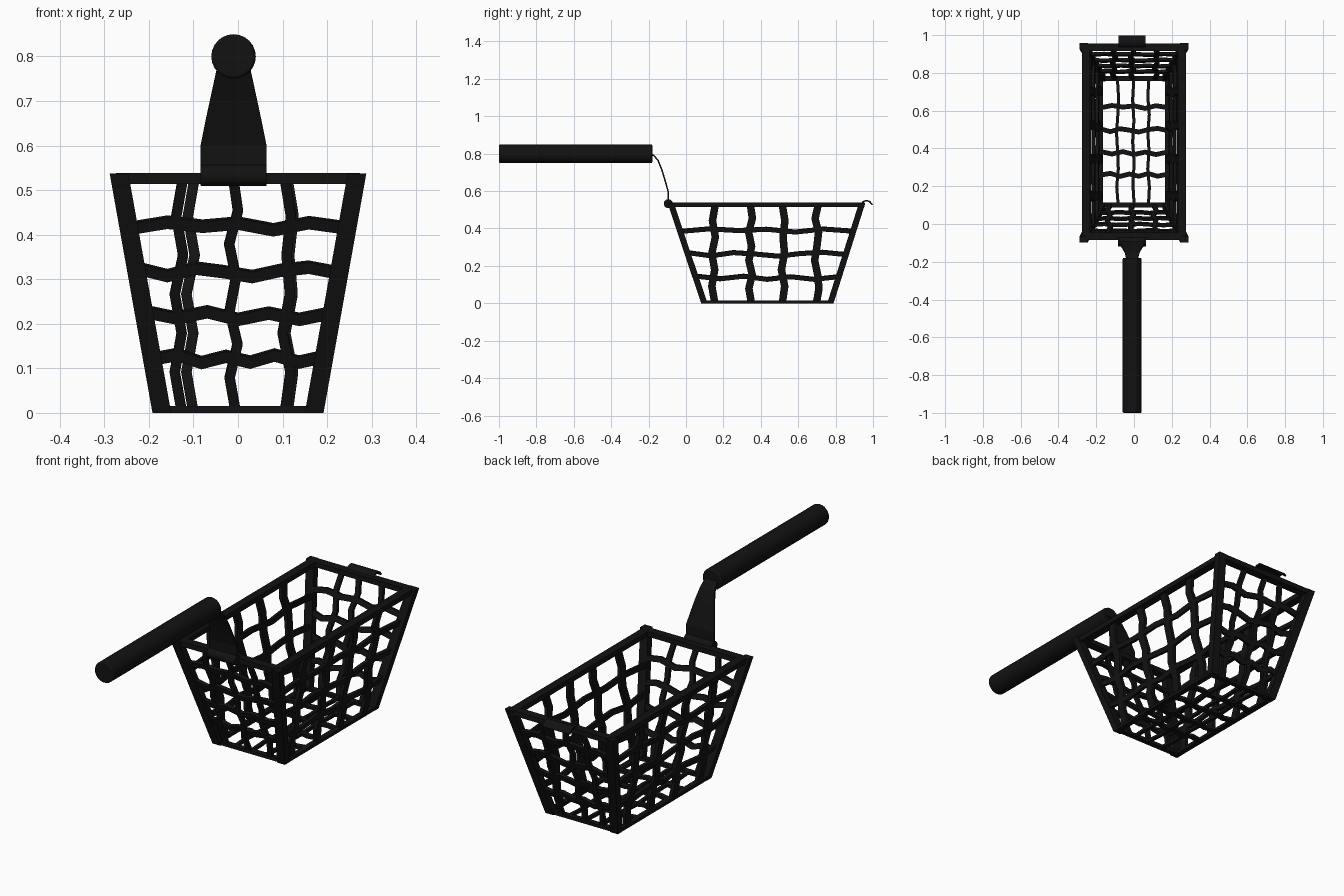
import bpy, bmesh, math
from mathutils import Vector

if "Cube" in bpy.data.objects:
    bpy.data.objects.remove(bpy.data.objects["Cube"])

black = bpy.data.materials.new("black_metal")
black.diffuse_color = (0.006, 0.006, 0.006, 1)
black.use_nodes = True
black.node_tree.nodes["Principled BSDF"].inputs["Base Color"].default_value = black.diffuse_color
H = 0.525  # height of the rim centre line


def finish(name, bm):
    bmesh.ops.recalc_face_normals(bm, faces=bm.faces)
    me = bpy.data.meshes.new(name)
    bm.to_mesh(me)
    bm.free()
    ob = bpy.data.objects.new(name, me)
    bpy.context.collection.objects.link(ob)
    me.materials.append(black)
    return ob


def sweep(bm, pts, a, b):
    """Rectangular bar through pts; a and b are half-size vectors (or lists of them)."""
    rings = []
    for i, p in enumerate(pts):
        p, s = Vector(p), Vector(a[i] if isinstance(a, list) else a)
        t = Vector(b[i] if isinstance(b, list) else b)
        rings.append([bm.verts.new(p + s * u + t * v)
                      for u, v in ((-1, -1), (1, -1), (1, 1), (-1, 1))])
    for r, q in zip(rings, rings[1:]):
        for k in range(4):
            bm.faces.new((r[k], r[(k + 1) % 4], q[(k + 1) % 4], q[k]))
    bm.faces.new(rings[0][::-1])
    bm.faces.new(rings[-1])


def lerp(a, b, t):
    return a + (b - a) * t


# wiggle patterns for the bent wires
WAVES = [(-.5, .8, -.1, .6, -.9, .7, -.4), (.7, -.9, .8, 0, -1.1, .3, 1, -.2),
         (.8, -.6, .8, -.9, .5, -.9, .5), (-.1, .9, -.9, .5, -.8, .8, -.8, .4)]


def wire_wall(name, pos, ends, rows, cols, normal, along, wc, wr):
    """pos(u,z): point on the wall, ends(z): range of u; rows and cols of wires."""
    bm = bmesh.new()
    n = Vector(normal).normalized() * 0.008
    side = Vector(along)
    up = n.cross(side).normalized()
    for i, z in enumerate(rows):
        w = WAVES[i % 4]
        lo, hi = ends(z)
        pts = [pos(lerp(lo, hi, k / (len(w) - 1)), z + d * 0.01) for k, d in enumerate(w)]
        sweep(bm, pts, n, up * wr / 2)
    for i, u in enumerate(cols):
        w = WAVES[(i + 2) % 4]
        pts = [pos(u + d * 0.011, H * (1 - k / (len(w) - 1)) + 0.004) for k, d in enumerate(w)]
        sweep(bm, pts, n, side * wc / 2)
    return finish(name, bm)


# wire mesh of the four sloping walls
def x_ends(z):
    h = lerp(.172, .255, z / H)
    return -h, h


def y_ends(z):
    return lerp(.1, -.07, z / H), lerp(.77, .93, z / H)


rows4, rows3 = (.42, .317, .219, .122), (.39, .263, .137)
wire_wall("front_wires", lambda u, z: (u, y_ends(z)[0], z), x_ends, rows4,
          (-.132, -.01, .11), (0, -H, -.17), (1, 0, 0), .023, .027)
wire_wall("back_wires", lambda u, z: (u, y_ends(z)[1], z), x_ends, rows4,
          (-.106, -.01, .116), (0, H, -.16), (1, 0, 0), .023, .027)
for s, nm in ((1, "right"), (-1, "left")):
    wire_wall(nm + "_wires", lambda u, z: (s * x_ends(z)[1], u, z), y_ends, rows3,
              (.148, .345, .52, .70), (s * H, 0, -.083), (0, 1, 0), .04, .025)

# floor wires
bm = bmesh.new()
for i, y in enumerate((.62, .497, .376, .26)):
    w = WAVES[i]
    sweep(bm, [(lerp(-.175, .175, k / (len(w) - 1)), y + d * .009, .008)
               for k, d in enumerate(w)], (0, .013, 0), (0, 0, .007))
for i, x in enumerate((-.087, -.003, .077)):
    w = WAVES[i + 1]
    sweep(bm, [(x + d * .005, lerp(.1, .77, k / (len(w) - 1)), .008)
               for k, d in enumerate(w)], (.008, 0, 0), (0, 0, .007))
finish("floor_wires", bm)

# corner posts
bm = bmesh.new()
for s in (-1, 1):
    for yb, yt in ((.098, -.082), (.772, .942)):
        sweep(bm, [(s * .171, yb, 0), (s * .267, yt, .537)], (.021, 0, 0), (0, .017, 0))
finish("corner_posts", bm)


# top rim and bottom frame
def frame(name, hx, y0, y1, z, w, t):
    bm = bmesh.new()
    for s in (-1, 1):
        sweep(bm, [(s * hx, y0, z), (s * hx, y1, z)], (w, 0, 0), (0, 0, t))
    for y in (y0, y1):
        sweep(bm, [(-hx, y, z), (hx, y, z)], (0, w, 0), (0, 0, t))
    finish(name, bm)


frame("top_rim", .254, -.064, .935, .526, .020, .012)
frame("bottom_frame", .178, .1, .77, .0075, .013, .0075)


# round parts
def rod(name, r, length, loc, rot, bevel):
    bpy.ops.mesh.primitive_cylinder_add(vertices=24, radius=r, depth=length, location=loc, rotation=rot)
    ob = bpy.context.object
    ob.name = name
    ob.data.materials.append(black)
    m = ob.modifiers.new("rounded_ends", "BEVEL")
    m.width, m.segments, m.limit_method = bevel, 2, 'ANGLE'
    bpy.ops.object.shade_smooth_by_angle()


rod("handle_grip", .05, .82, (-.01, -.59, .80), (math.pi / 2, 0, 0), .006)
rod("bracket_roll", .024, .148, (-.01, -.095, .533), (0, math.pi / 2, 0), .002)


# curved sheet bracket and rear hook: path of (y, z, half width)
def sheet(name, path, t):
    bm = bmesh.new()
    pts = [Vector((-.01, y, z)) for y, z, w in path]
    thick = []
    for i in range(len(pts)):
        d = pts[min(i + 1, len(pts) - 1)] - pts[max(i - 1, 0)]
        thick.append(d.cross(Vector((1, 0, 0))).normalized() * t)
    sweep(bm, pts, [Vector((w, 0, 0)) for y, z, w in path], thick)
    finish(name, bm)


sheet("handle_bracket", [(-.19, .80, .03), (-.172, .79, .034), (-.15, .765, .039), (-.128, .71, .051),
                         (-.11, .65, .064), (-.096, .60, .074), (-.095, .53, .074)], .004)
sheet("rear_hook", [(.94 + .025 * (1 - math.cos(a)), .53 + .018 * math.sin(a), .072)
                    for a in [math.pi * k / 8 for k in range(8)]] + [(.996, .527, .072)], .004)
